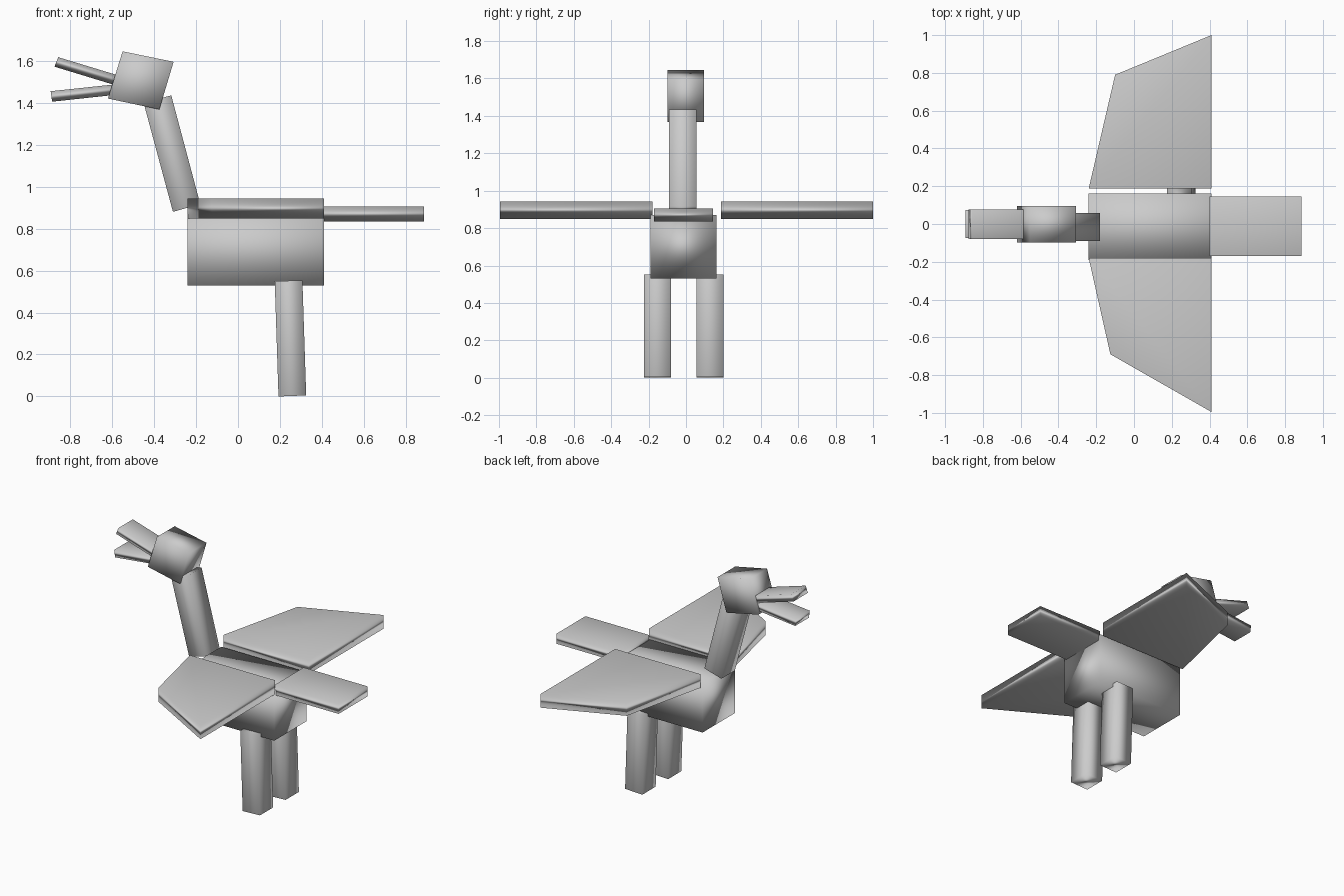
import bpy
import bmesh
from mathutils import Vector

cube = bpy.data.objects.get("Cube")
if cube:
    bpy.data.objects.remove(cube, do_unlink=True)

grey = bpy.data.materials.new("plain_grey")
grey.use_nodes = True
colour = (0.6, 0.6, 0.6, 1)
grey.diffuse_color = colour
grey.node_tree.nodes["Principled BSDF"].inputs["Base Color"].default_value = colour


def prism(name, outline, axis, low, high):
    """Extrude a flat outline along y (outline in x, z) or z (outline in x, y)."""
    def place(p, depth):
        return Vector((p[0], depth, p[1]) if axis == "y" else (p[0], p[1], depth))

    bm = bmesh.new()
    face = bm.faces.new([bm.verts.new(place(p, low)) for p in outline])
    made = bmesh.ops.extrude_face_region(bm, geom=[face])["geom"]
    moved = [v for v in made if isinstance(v, bmesh.types.BMVert)]
    bmesh.ops.translate(bm, verts=moved, vec=place((0, 0), high - low))
    bmesh.ops.recalc_face_normals(bm, faces=bm.faces)
    for f in bm.faces:
        f.smooth = True
    mesh = bpy.data.meshes.new(name)
    bm.to_mesh(mesh)
    bm.free()
    mesh.materials.append(grey)
    obj = bpy.data.objects.new(name, mesh)
    bpy.context.collection.objects.link(obj)
    # Large faces dominate the soft shading
    mod = obj.modifiers.new("soft_shading", "WEIGHTED_NORMAL")
    mod.mode = "FACE_AREA"
    return obj


def rectangle(x0, x1, z0, z1):
    return [(x0, z0), (x1, z0), (x1, z1), (x0, z1)]


# Body and tail
prism("body", rectangle(-0.24, 0.41, 0.53, 0.87), "y", -0.19, 0.162)
prism("tail", rectangle(0.40, 0.887, 0.835, 0.905), "y", -0.17, 0.145)

# Neck, head and open beak
prism("neck", [(-0.31, 0.88), (-0.18, 0.917), (-0.318, 1.435), (-0.45, 1.40)],
      "y", -0.09, 0.057)
prism("head", [(-0.62, 1.42), (-0.375, 1.368), (-0.307, 1.595), (-0.55, 1.645)],
      "y", -0.098, 0.095)
prism("upper_beak", [(-0.875, 1.572), (-0.58, 1.482), (-0.57, 1.53), (-0.857, 1.617)],
      "y", -0.08, 0.077)
prism("lower_beak", [(-0.886, 1.405), (-0.59, 1.437), (-0.59, 1.487), (-0.893, 1.455)],
      "y", -0.075, 0.075)

# Swept wings
prism("right_wing", [(-0.24, -0.18), (-0.125, -0.69), (0.41, -0.995), (0.41, -0.18)],
      "z", 0.848, 0.943)
prism("left_wing", [(-0.24, 0.187), (-0.1, 0.79), (0.41, 1.0), (0.41, 0.187)],
      "z", 0.848, 0.943)

# Slightly leaning legs
leg = [(0.193, 0), (0.325, 0.005), (0.307, 0.553), (0.175, 0.55)]
for side, low in (("right", -0.225), ("left", 0.055)):
    prism(side + "_leg", leg, "y", low, low + 0.145)
